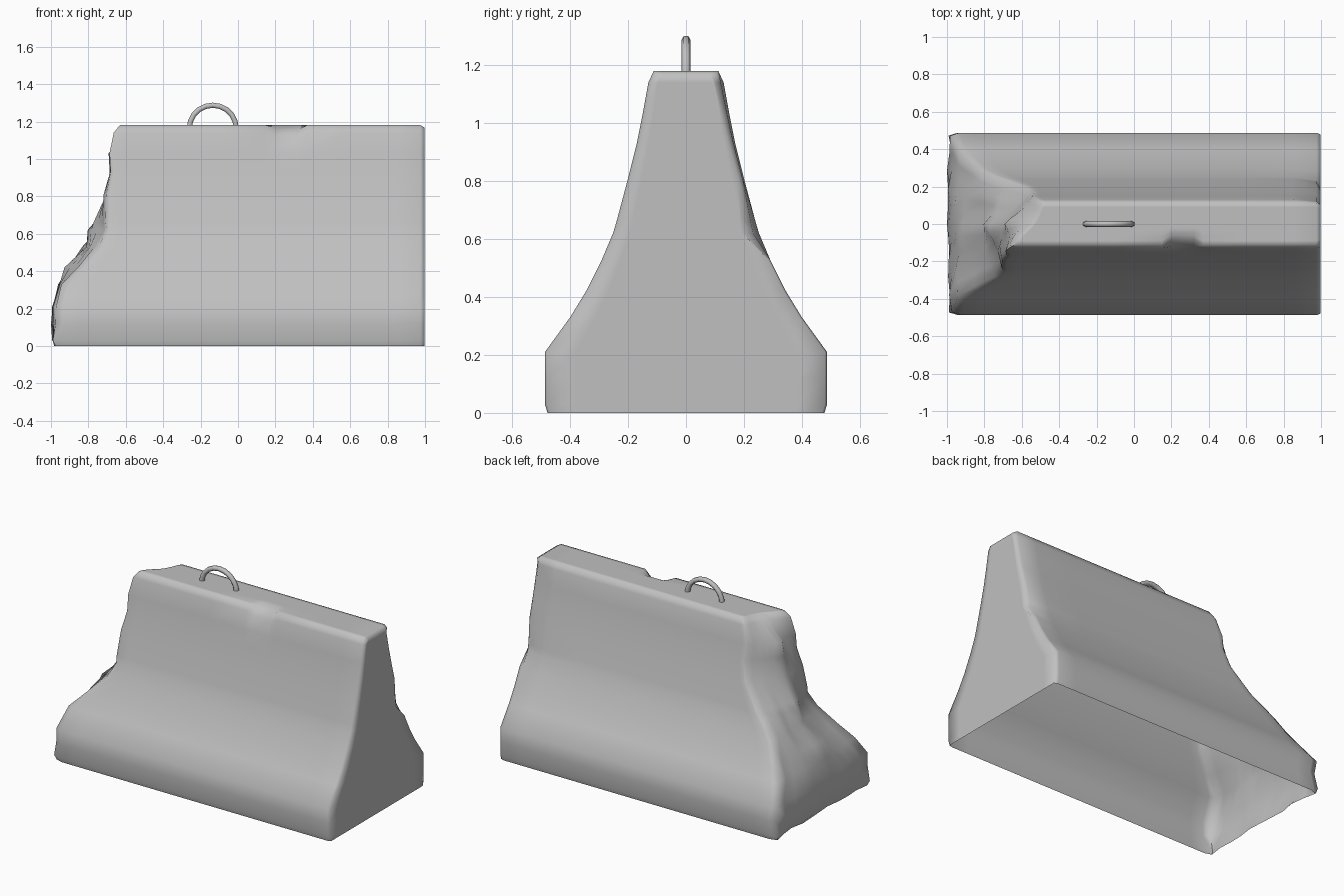
import bpy, bmesh, math
from mathutils import Vector, noise

if "Cube" in bpy.data.objects:
    bpy.data.objects.remove(bpy.data.objects["Cube"], do_unlink=True)


def material(name, grey):
    m = bpy.data.materials.new(name)
    m.use_nodes = True
    m.diffuse_color = (grey, grey, grey, 1)
    m.node_tree.nodes["Principled BSDF"].inputs["Base Color"].default_value = (grey, grey, grey, 1)
    return m


concrete = material("concrete grey", 0.53)

# Half width at each height, from the base up
PROFILE = [(0.478, 0), (0.487, 0.03), (0.487, 0.12), (0.487, 0.21), (0.40, 0.33), (0.345, 0.42),
           (0.29, 0.53), (0.252, 0.62), (0.24, 0.66), (0.20, 0.81), (0.17, 0.93), (0.15, 1.03),
           (0.13, 1.14), (0.112, 1.18)]
# Where the broken end lies at each height: front, middle, back
BREAK = [(-.97, -.96, -.97), (-.98, -.97, -.98), (-.98, -1.0, -.98), (-.98, -.99, -.97), (-.94, -.96, -.93),
         (-.86, -.90, -.88), (-.74, -.83, -.81), (-.71, -.79, -.73), (-.71, -.77, -.68), (-.70, -.71, -.57),
         (-.69, -.69, -.54), (-.69, -.67, -.53), (-.66, -.60, -.51), (-.62, -.56, -.48)]
STATIONS = [-0.4, -0.1, 0.15, 0.2, 0.32, 0.37, 0.6, 0.85, 0.975, 0.998]
NEAR = [0, 0.08, 0.25, 0.6]     # steps from the break to the first station
CHIP = {7: 0.05, 8: 0.042, 9: 0.012, 10: 0.015, 11: 0.02, 12: 0.025}  # depth of the back corner chip by row
COLS = 10
NI, NJ, NK = len(NEAR) + len(STATIONS), COLS + 1, len(PROFILE)


def point(i, j, k):
    """Position for a station i, a column j across and a row k up."""
    v = 2 * j / COLS - 1
    half, z = PROFILE[k]
    y = v * half
    if i < len(NEAR):
        front, mid, back = BREAK[k]
        xb = mid + (back - mid) * v if v > 0 else mid + (mid - front) * v
        jag = noise.noise(Vector((3, y * 9, z * 9))) * 0.06
        xb = max(xb + jag * (1 - abs(v) * 0.6), -1.0)
        x = xb + (STATIONS[0] - xb) * NEAR[i]
        if i == 0:                                   # worn rim of the break
            y *= 0.97
    else:
        x = STATIONS[i - len(NEAR)]
    if i == NI - 1:                                  # softened rim of the whole end
        y *= 1 - 0.008 / half
        z = min(z, 1.168)
    if i >= NI - 2 and v > 0.9:                      # chipped back corner
        y -= CHIP.get(k, 0) * (1 if i == NI - 1 else 0.4)
    if x in (0.2, 0.32) and v < 0 and k >= NK - 2:   # chipped front top edge
        y *= 0.7 if k == NK - 1 else 0.93
        z -= 0.022 * max(0, -v - 0.5) * 2
    return x, y, z


# Barrier body: an open-bottomed shell of five warped sides
bm = bmesh.new()
cache = {}


def vert(key):
    if key not in cache:
        cache[key] = bm.verts.new(point(*key))
    return cache[key]


def side(na, nb, place):
    for a in range(na - 1):
        for b in range(nb - 1):
            bm.faces.new([vert(place(*c)) for c in ((a, b), (a + 1, b), (a + 1, b + 1), (a, b + 1))])


for end in (0, NI - 1):
    side(NJ, NK, lambda a, b: (end, a, b))
for flank in (0, NJ - 1):
    side(NI, NK, lambda a, b: (a, flank, b))
side(NI, NJ, lambda a, b: (a, b, NK - 1))
bmesh.ops.recalc_face_normals(bm, faces=bm.faces)
mesh = bpy.data.meshes.new("barrier_body")
bm.to_mesh(mesh)
bm.free()
body = bpy.data.objects.new("barrier_body", mesh)
bpy.context.collection.objects.link(body)
mesh.materials.append(concrete)

# Lifting loop: half ring with a round section
curve = bpy.data.curves.new("lifting_loop", "CURVE")
curve.dimensions = "3D"
curve.bevel_depth = 0.016
curve.bevel_resolution = 1
spline = curve.splines.new("POLY")
STEPS = 10
spline.points.add(STEPS)
for n, p in enumerate(spline.points):
    a = math.pi * n / STEPS
    p.co = (-0.135 + 0.125 * math.cos(a), 0, 1.165 + 0.122 * math.sin(a), 1)
loop = bpy.data.objects.new("lifting_loop", curve)
bpy.context.collection.objects.link(loop)
curve.materials.append(concrete)
bpy.ops.object.select_all(action="DESELECT")
loop.select_set(True)
bpy.context.view_layer.objects.active = loop
bpy.ops.object.convert(target="MESH")

# Smooth shading with sharp edges kept
for ob in (body, bpy.context.view_layer.objects.active):
    bpy.ops.object.select_all(action="DESELECT")
    ob.select_set(True)
    bpy.context.view_layer.objects.active = ob
    bpy.ops.object.shade_smooth_by_angle(angle=math.radians(75))
